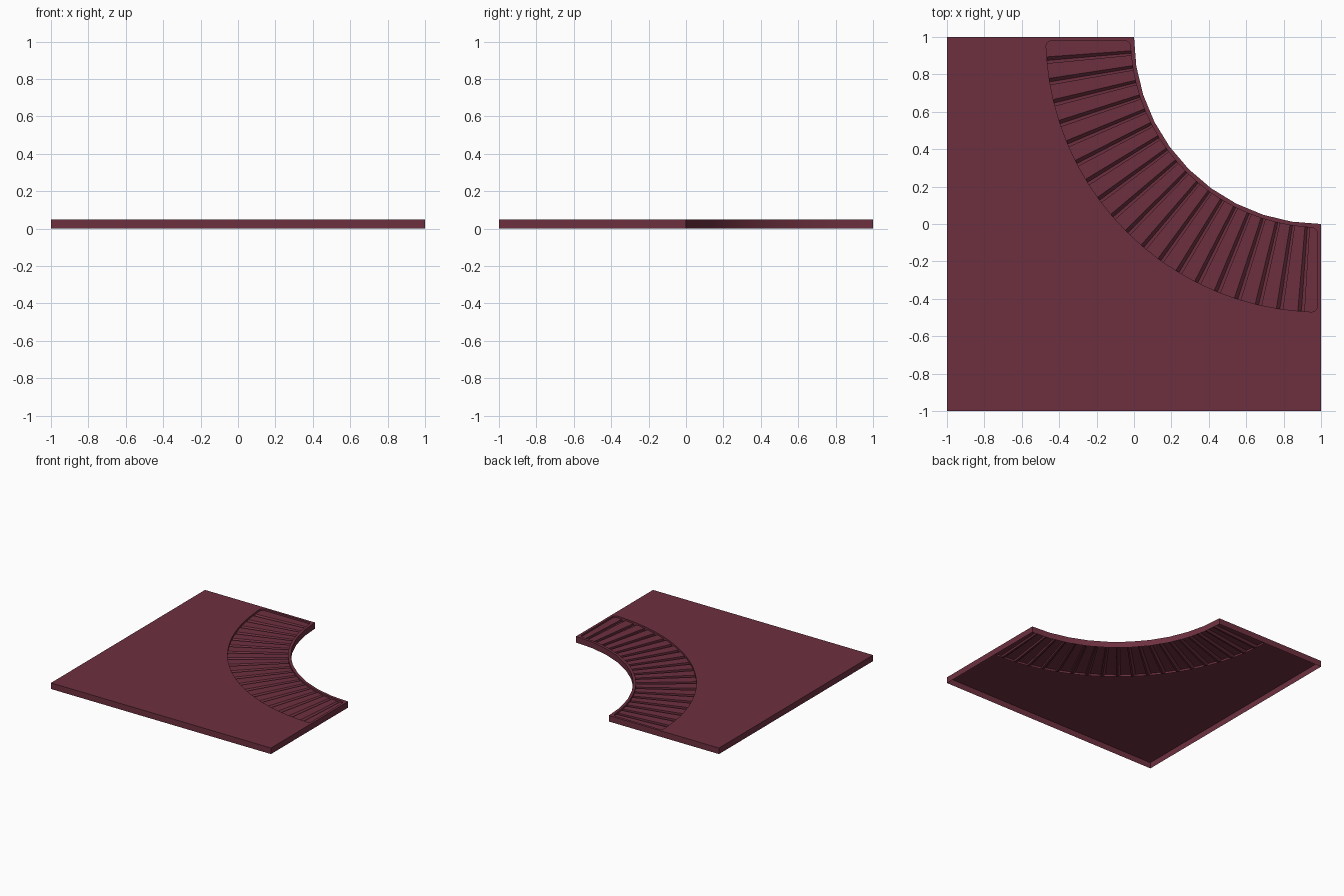
import bpy, bmesh
from math import cos, sin, pi, radians

if "Cube" in bpy.data.objects:
    bpy.data.objects.remove(bpy.data.objects["Cube"])

TOP, SLAT, LOW = 0.05, 0.036, 0.02     # plate top, slat level, groove floor
R_IN, R_OUT, CR = 1.02, 1.47, 0.03     # vent radii about (1, 1), corner radius

mat = bpy.data.materials.new("maroon")
mat.diffuse_color = (0.155, 0.03, 0.051, 1)
mat.use_nodes = True
mat.node_tree.nodes["Principled BSDF"].inputs["Base Color"].default_value = mat.diffuse_color


def polar(r, deg):
    t = radians(deg)
    return (1 - r * cos(t), 1 - r * sin(t))


def finish(bm, name):
    me = bpy.data.meshes.new(name)
    bm.to_mesh(me)
    bm.free()
    ob = bpy.data.objects.new(name, me)
    bpy.context.collection.objects.link(ob)
    me.materials.append(mat)
    bpy.ops.object.select_all(action='DESELECT')
    ob.select_set(True)
    bpy.context.view_layer.objects.active = ob
    bpy.ops.object.shade_smooth_by_angle(angle=radians(20))
    return ob


def ring(bm, pts, z):
    return [bm.verts.new((x, y, z)) for x, y in pts]


def wall(bm, top, bottom):
    n = len(top)
    for i in range(n):
        j = (i + 1) % n
        bm.faces.new((top[i], bottom[i], bottom[j], top[j]))


# Louver cross-section along the arc: flat slat, steep drop, narrow floor, step up
sections = []
for k in range(1, 20):
    a = 4.5 * k
    sections += [(a - 0.35, SLAT), (a + 0.4, LOW), (a + 1.0, LOW), (a + 1.0, SLAT)]
angles = sorted({t for t, z in sections})

# Rounded ends of the vent
def corner(cx, cy, start):
    return [(cx + CR * cos(start + i * pi / 8), cy + CR * sin(start + i * pi / 8))
            for i in range(5)]

end_a = corner(-R_IN + 1 - CR, 0.98 - CR, 0) + corner(1 - R_OUT + CR, 0.98 - CR, pi / 2)
end_b = [(y, x) for x, y in reversed(end_a)]
outline = ([polar(R_OUT, t) for t in angles] + end_b
           + [polar(R_IN, t) for t in reversed(angles)] + end_a)

# Hollow plate: top skin with vent opening, outer walls and vent skirt
bm = bmesh.new()
border = [(-1, 1), (-1, -1), (1, -1)] + [polar(1, 90 - 9 * i) for i in range(11)]
rim = ring(bm, border, TOP)
hole = ring(bm, outline[::-1], TOP)
wall(bm, rim, ring(bm, border, 0))
wall(bm, hole, ring(bm, outline[::-1], LOW))
edges = [bm.edges.get((loop[i - 1], loop[i])) for loop in (rim, hole) for i in range(len(loop))]
res = bmesh.ops.triangle_fill(bm, use_beauty=True, edges=edges, normal=(0, 0, 1))
for f in res["geom"]:
    if isinstance(f, bmesh.types.BMFace):
        f.normal_update()
        if f.normal.z < 0:
            f.normal_flip()
finish(bm, "corner_plate")

# Louvered vent panel
bm = bmesh.new()
rows = [ring(bm, [polar(R_OUT, t), polar(R_IN, t)], z) for t, z in sections]
for (o1, i1), (o2, i2) in zip(rows, rows[1:]):
    bm.faces.new((o1, o2, i2, i1))
bm.faces.new([rows[0][0], rows[0][1]] + ring(bm, end_a, SLAT))
bm.faces.new([rows[-1][1], rows[-1][0]] + ring(bm, end_b, SLAT))
finish(bm, "vent_louvers")
